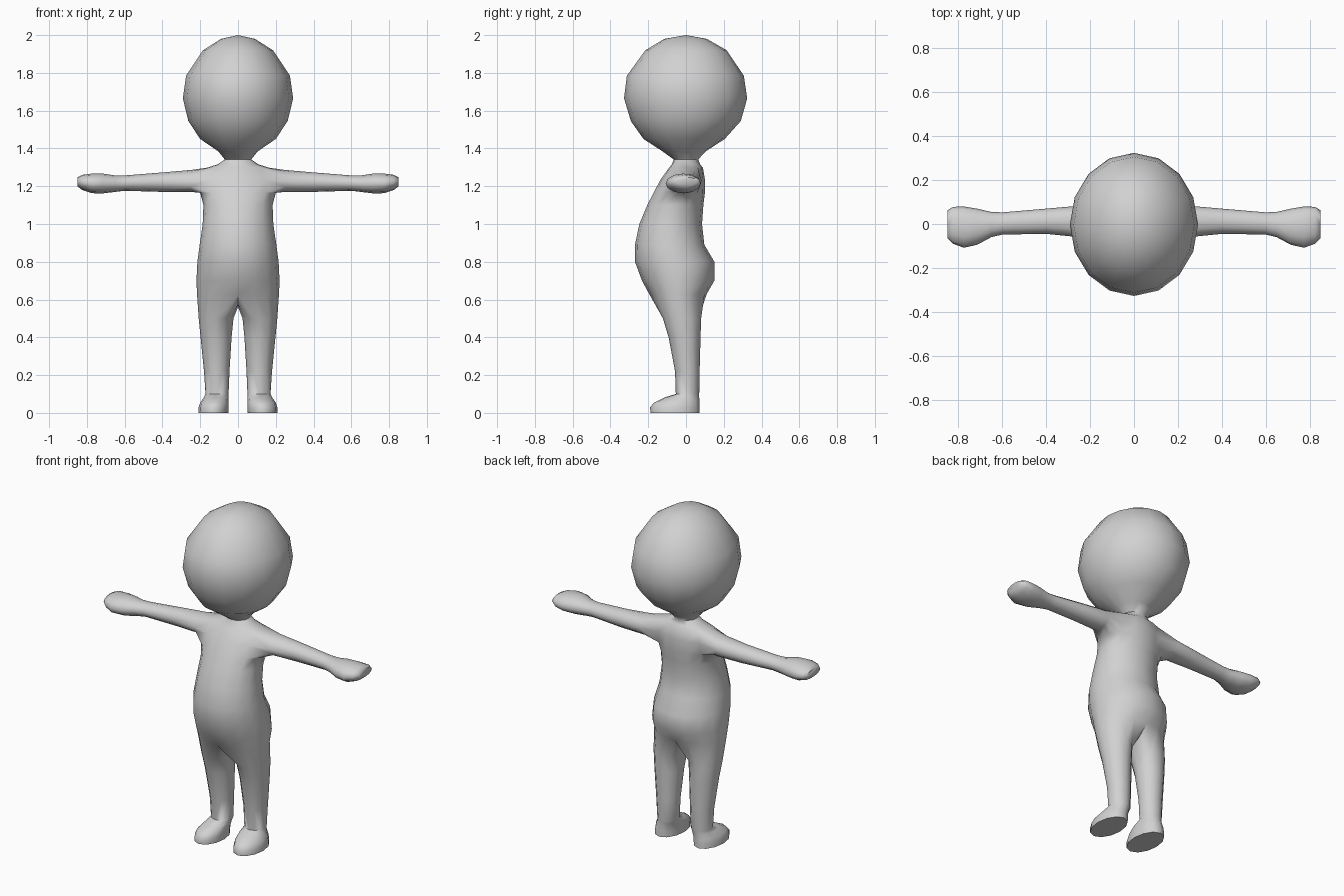
import bpy
import bmesh
import math

if "Cube" in bpy.data.objects:
    bpy.data.objects.remove(bpy.data.objects["Cube"])

SEG = 16  # sides of the torso and head rings
bm = bmesh.new()


def bridge(a, b):
    """Join two closed vertex loops of equal length with quads."""
    n = len(a)
    for i in range(n):
        j = (i + 1) % n
        bm.faces.new((a[i], a[j], b[j], b[i]))


def body_ring(z, rx, front, back):
    cy, ry = (front + back) / 2, (back - front) / 2
    return [bm.verts.new((rx * math.cos(2 * math.pi * k / SEG),
                          cy + ry * math.sin(2 * math.pi * k / SEG), z))
            for k in range(SEG)]


# Torso, neck and head rings: height, half width, front y, back y
ROWS = [
    (0.63, 0.217, -0.195, 0.11), (0.70, 0.22, -0.233, 0.15),
    (0.80, 0.215, -0.27, 0.15), (0.89, 0.203, -0.27, 0.097),
    (1.00, 0.187, -0.247, 0.085), (1.10, 0.183, -0.205, 0.092),
    (1.165, 0.20, -0.172, 0.10), (1.235, 0.195, -0.135, 0.10),
    (1.298, 0.165, -0.09, 0.09), (1.315, 0.11, -0.075, 0.075),
    (1.342, 0.07, -0.065, 0.065),
    (1.385, 0.105, -0.125, 0.105), (1.45, 0.20, -0.225, 0.205),
    (1.545, 0.263, -0.292, 0.29), (1.665, 0.292, -0.328, 0.324),
    (1.785, 0.275, -0.313, 0.306), (1.92, 0.185, -0.215, 0.215),
    (1.98, 0.09, -0.115, 0.11),
]
rings = [body_ring(*row) for row in ROWS]
SHOULDER = 6       # first of the three rings around the arm opening
ARM_SPAN = 2       # ring steps in front of and behind the arm centre

for r in range(len(rings) - 1):
    for k in range(SEG):
        if r in (SHOULDER, SHOULDER + 1):
            if k in (14, 15, 0, 1, 6, 7, 8, 9):   # arm openings
                continue
        j = (k + 1) % SEG
        bm.faces.new((rings[r][k], rings[r][j], rings[r + 1][j], rings[r + 1][k]))

# Crown of the head
crown = bm.verts.new((0, 0, 2.0))
for k in range(SEG):
    bm.faces.new((rings[-1][k], rings[-1][(k + 1) % SEG], crown))

# Crotch strip shared by both legs, back to front
crotch = [bm.verts.new((0, y, z)) for y, z in ((0.05, 0.575), (-0.02, 0.56), (-0.10, 0.575))]

# Arm and hand rings: x, front y, back y, low z, high z
ARM = [
    (0.25, -0.06, 0.083, 1.170, 1.286), (0.40, -0.045, 0.07, 1.170, 1.273),
    (0.60, -0.048, 0.053, 1.176, 1.257), (0.65, -0.06, 0.055, 1.170, 1.257),
    (0.715, -0.095, 0.07, 1.162, 1.267), (0.775, -0.108, 0.08, 1.163, 1.267),
    (0.825, -0.09, 0.078, 1.18, 1.26), (0.85, -0.065, 0.062, 1.20, 1.248),
]
# Leg and foot rings: height, inner x, outer x, front y, back y
LEG = [
    (0.50, 0.024, 0.208, -0.122, 0.08), (0.40, 0.034, 0.198, -0.092, 0.077),
    (0.22, 0.045, 0.18, -0.058, 0.072), (0.10, 0.05, 0.172, -0.054, 0.07),
    (0.083, 0.05, 0.18, -0.11, 0.07), (0.055, 0.05, 0.20, -0.168, 0.071),
    (0.03, 0.05, 0.208, -0.19, 0.072), (0.0, 0.051, 0.209, -0.188, 0.072),
]

for s in (1, -1):
    def at(r, k):
        """Ring vertex on this side, counted from the outermost point."""
        return rings[r][k % SEG if s > 0 else (SEG // 2 - k) % SEG]

    # Arm grown from the shoulder opening
    span = range(-ARM_SPAN, ARM_SPAN + 1)
    loop = [at(SHOULDER, k) for k in span] + [at(SHOULDER + 1, ARM_SPAN)]
    loop += [at(SHOULDER + 2, k) for k in reversed(span)] + [at(SHOULDER + 1, -ARM_SPAN)]
    for x, y0, y1, z0, z1 in ARM:
        new = []
        for i in range(12):
            a = math.radians(-150 + 30 * i)
            new.append(bm.verts.new((s * x, (y0 + y1) / 2 + (y1 - y0) / 2 * math.cos(a),
                                     (z0 + z1) / 2 + (z1 - z0) / 2 * math.sin(a))))
        bridge(loop, new)
        loop = new
    bm.faces.new(loop)

    # Leg grown from half of the lowest torso ring plus the crotch strip
    loop = [at(0, k) for k in range(-4, 5)] + crotch
    for z, x0, x1, y0, y1 in LEG:
        new = []
        for i in range(12):
            a = math.radians(-120 + 30 * i)
            new.append(bm.verts.new((s * ((x0 + x1) / 2 + (x1 - x0) / 2 * math.cos(a)),
                                     (y0 + y1) / 2 + (y1 - y0) / 2 * math.sin(a), z)))
        bridge(loop, new)
        loop = new
    bm.faces.new(loop)

bmesh.ops.recalc_face_normals(bm, faces=bm.faces)

# Finished figure in one flat grey
mesh = bpy.data.meshes.new("figure_body")
bm.to_mesh(mesh)
bm.free()
body = bpy.data.objects.new("figure_body", mesh)
bpy.context.collection.objects.link(body)

grey = bpy.data.materials.new("light_grey")
grey.diffuse_color = (0.64, 0.64, 0.64, 1)
grey.use_nodes = True
grey.node_tree.nodes["Principled BSDF"].inputs["Base Color"].default_value = grey.diffuse_color
mesh.materials.append(grey)

bpy.context.view_layer.objects.active = body
body.select_set(True)
bpy.ops.object.shade_smooth_by_angle(angle=math.radians(65))
